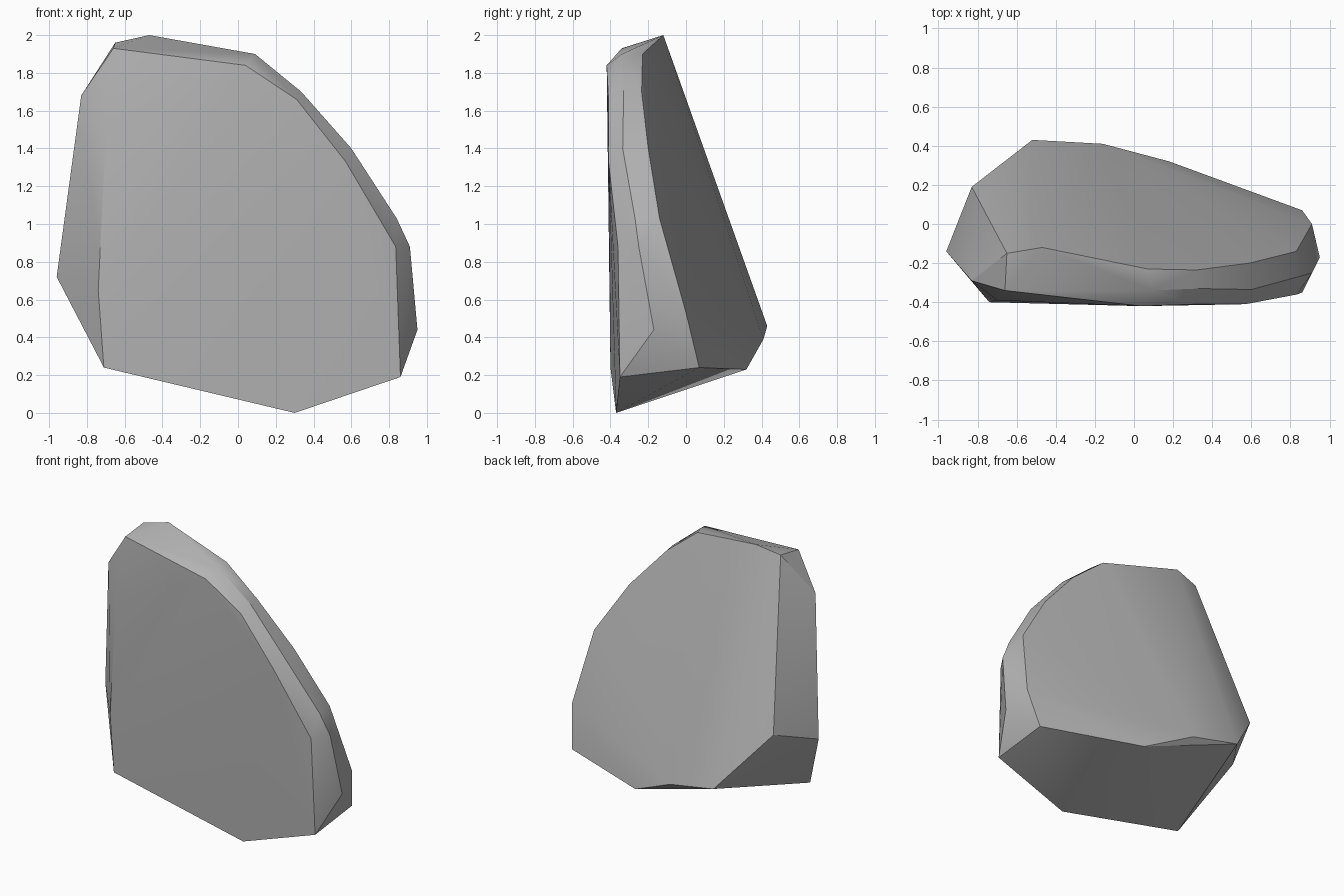
import bpy
import bmesh
import math

default_cube = bpy.data.objects.get("Cube")
if default_cube:
    bpy.data.objects.remove(default_cube, do_unlink=True)


def make_material(name, colour):
    """Plain flat material, shown alike in viewport and render."""
    material = bpy.data.materials.new(name)
    material.use_nodes = True
    material.diffuse_color = colour
    shader = next(node for node in material.node_tree.nodes if node.type == "BSDF_PRINCIPLED")
    shader.inputs["Base Color"].default_value = colour
    shader.inputs["Roughness"].default_value = 0.9
    return material


def build_convex_stone(name, outlines, material):
    """Wrap a tight convex skin around several outlines."""
    bm = bmesh.new()
    for outline in outlines:
        for corner in outline:
            bm.verts.new(corner)
    hull = bmesh.ops.convex_hull(bm, input=bm.verts[:], use_existing_faces=False)
    leftovers = {item for item in hull["geom_interior"] + hull["geom_unused"]
                 if isinstance(item, bmesh.types.BMVert)}
    bmesh.ops.delete(bm, geom=list(leftovers), context="VERTS")
    bmesh.ops.recalc_face_normals(bm, faces=bm.faces[:])

    mesh = bpy.data.meshes.new(name)
    bm.to_mesh(mesh)
    bm.free()
    mesh.materials.append(material)
    stone = bpy.data.objects.new(name, mesh)
    bpy.context.collection.objects.link(stone)
    return stone


# Edge of the broad front face, from the top left round to the left foot
front_face = [
    (-.70, -.39, 1.47), (.04, -.42, 1.84), (.31, -.41, 1.66), (.57, -.41, 1.33),
    (.835, -.36, .88), (.86, -.35, .19), (.30, -.37, 0), (-.71, -.40, .24), (-.74, -.40, .65),
]

# Middle ridge of the worn rim
rim_ridge = [
    (-.83, -.29, 1.68), (-.66, -.34, 1.93), (.09, -.34, 1.90), (.335, -.33, 1.70),
    (.60, -.335, 1.40), (.84, -.27, 1.03), (.91, -.25, .88), (.95, -.17, .44),
]

# Rear border of the rim, where it meets the sloping back
rim_back = [
    (-.65, -.15, 1.96), (-.47, -.12, 2), (.07, -.23, 1.90), (.32, -.235, 1.70),
    (.59, -.20, 1.40), (.83, -.14, 1.03), (.88, -.08, .74), (.91, 0, .53),
]

# Thick lower edge of the back and the flank
back_foot = [
    (.86, .07, .24), (.18, .32, .23), (-.16, .41, .39), (-.52, .43, .46),
    (-.83, .19, .84), (-.96, -.14, .72),
]

stone_grey = make_material("stone grey", (.45, .45, .45, 1))
boulder = build_convex_stone("boulder", [front_face, rim_ridge, rim_back, back_foot], stone_grey)

# Soft shading across gentle slopes, crisp breaks between the main planes
bpy.ops.object.select_all(action="DESELECT")
boulder.select_set(True)
bpy.context.view_layer.objects.active = boulder
bpy.ops.object.shade_smooth_by_angle(angle=math.radians(32))
